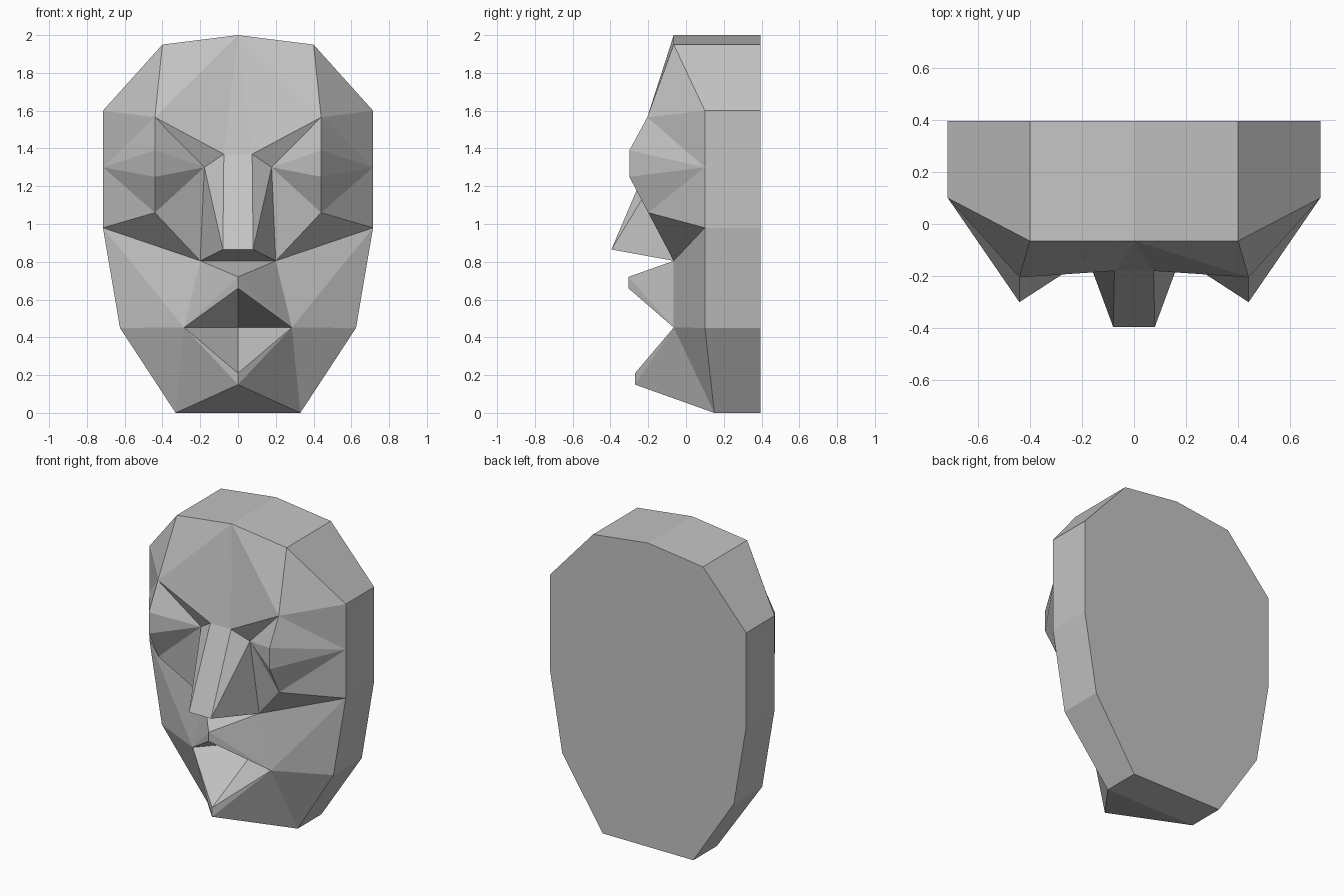
import bpy, bmesh

if "Cube" in bpy.data.objects:
    bpy.data.objects.remove(bpy.data.objects["Cube"])

BACK = 0.395

# Landmarks of one half of the face (x >= 0)
P = {
    # outer rim, crown to chin
    "crown": (0, -.065, 2.0), "temple": (.4, -.065, 1.95), "side_top": (.715, .10, 1.6),
    "side_mid": (.715, .10, 1.3), "side_low": (.715, .10, .98), "jaw": (.625, .10, .45),
    "chin_edge": (.33, .15, 0), "chin_base": (0, .15, 0),
    # brow and eye
    "brow": (.44, -.205, 1.565), "eye_in": (.178, -.13, 1.30), "lid_up": (.44, -.30, 1.39),
    "lid_low": (.44, -.30, 1.25), "eye_low": (.44, -.20, 1.06),
    # nose
    "bridge": (.075, -.18, 1.37), "bridge_mid": (0, -.18, 1.37), "tip": (.08, -.395, .865),
    "tip_mid": (0, -.395, .865), "nostril": (.2, -.065, .805), "nose_base": (0, -.065, .805),
    # mouth and chin
    "lip_up": (0, -.305, .72), "lip_edge": (0, -.305, .66), "corner": (.285, -.065, .452),
    "throat": (0, .245, .452), "lip_low": (0, -.27, .21), "chin": (0, -.27, .15),
}

FACES = [
    # forehead
    "crown temple brow", "crown brow bridge", "crown bridge bridge_mid", "temple side_top brow",
    # brow and eye
    "brow bridge eye_in", "brow eye_in lid_up", "lid_up eye_in lid_low", "lid_low eye_in eye_low",
    "brow side_top side_mid", "brow side_mid lid_up", "lid_up side_mid lid_low",
    "lid_low side_mid eye_low", "eye_low side_mid side_low",
    # nose
    "bridge bridge_mid tip_mid tip", "bridge tip eye_in", "eye_in tip nostril",
    "tip tip_mid nose_base nostril",
    # cheek
    "eye_in eye_low nostril", "eye_low side_low nostril", "nostril side_low corner",
    "side_low jaw corner",
    # mouth and chin
    "nose_base nostril lip_up", "nostril corner lip_up", "lip_up corner lip_edge",
    "lip_edge corner throat", "throat corner lip_low", "lip_low corner chin",
    "corner jaw chin_edge", "corner chin_edge chin", "chin chin_edge chin_base",
]
RIM = ["crown", "temple", "side_top", "side_mid", "side_low", "jaw", "chin_edge", "chin_base"]

bm = bmesh.new()
v = {name: bm.verts.new(co) for name, co in P.items()}
for face in FACES:
    bm.faces.new([v[n] for n in face.split()])

# Side walls and flat back
back = [bm.verts.new((P[n][0], BACK, P[n][2])) for n in RIM]
for i in range(len(RIM) - 1):
    bm.faces.new((v[RIM[i]], v[RIM[i + 1]], back[i + 1], back[i]))
bm.faces.new(back)

# Other half
bmesh.ops.mirror(bm, geom=bm.verts[:] + bm.edges[:] + bm.faces[:], axis='X', merge_dist=0.001)
bmesh.ops.remove_doubles(bm, verts=bm.verts[:], dist=0.001)
bmesh.ops.recalc_face_normals(bm, faces=bm.faces[:])

mesh = bpy.data.meshes.new("face_mask")
bm.to_mesh(mesh)
bm.free()

grey = bpy.data.materials.new("plain grey")
grey.diffuse_color = (.55, .55, .55, 1)
grey.use_nodes = True
grey.node_tree.nodes["Principled BSDF"].inputs["Base Color"].default_value = grey.diffuse_color
mesh.materials.append(grey)
bpy.context.collection.objects.link(bpy.data.objects.new("face_mask", mesh))
